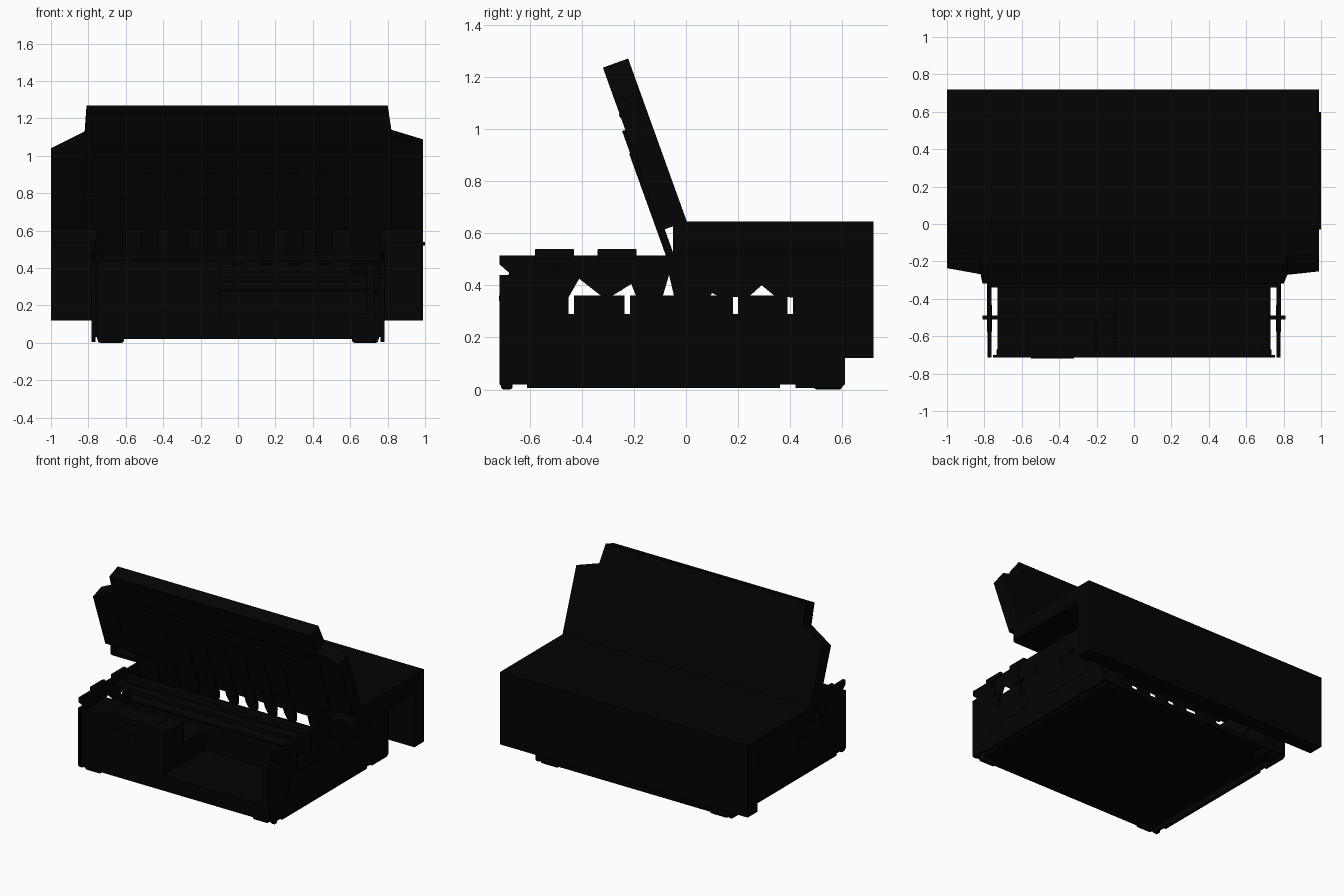
import bpy, bmesh, math
from mathutils import Vector

cube = bpy.data.objects.get("Cube")
if cube:
    bpy.data.objects.remove(cube)

black = bpy.data.materials.new("black plastic")
black.use_nodes = True
colour = (0.001, 0.001, 0.001, 1)
black.diffuse_color = colour
black.node_tree.nodes["Principled BSDF"].inputs["Base Color"].default_value = colour


def finish(name, bm, bevel=0):
    bmesh.ops.recalc_face_normals(bm, faces=bm.faces[:])
    mesh = bpy.data.meshes.new(name)
    bm.to_mesh(mesh)
    bm.free()
    mesh.materials.append(black)
    obj = bpy.data.objects.new(name, mesh)
    bpy.context.collection.objects.link(obj)
    if bevel:
        mod = obj.modifiers.new("rounded edges", "BEVEL")
        mod.width = bevel
        mod.segments = 3
    return obj


def prism(name, points, offset, bevel=0):
    """Flat outline pushed along an offset vector."""
    bm = bmesh.new()
    face = bm.faces.new([bm.verts.new(p) for p in points])
    out = bmesh.ops.extrude_face_region(bm, geom=[face])
    moved = [v for v in out["geom"] if isinstance(v, bmesh.types.BMVert)]
    bmesh.ops.translate(bm, verts=moved, vec=offset)
    return finish(name, bm, bevel)


def box(name, x, y, z, bevel=0):
    pts = [(x[0], y[0], z[0]), (x[1], y[0], z[0]), (x[1], y[1], z[0]), (x[0], y[1], z[0])]
    return prism(name, pts, (0, 0, z[1] - z[0]), bevel)


def side_plate(name, outline, x, thick):
    """Matching plates on both sides from a (y, z) outline."""
    for side, word in ((1, "left"), (-1, "right")):
        prism(f"{word}_{name}", [(side * x, y, z) for y, z in outline], (side * thick, 0, 0))


def side_box(name, x, y, z, bevel=0):
    for side, word in ((1, "left"), (-1, "right")):
        box(f"{word}_{name}", sorted((side * x[0], side * x[1])), y, z, bevel)


# Rear cover: top shell, short skirts and deep rear wall
box("rear_cover_top", (-1, 0.99), (-0.05, 0.72), (0.62, 0.645))
side_box("rear_cover_skirt", (0.97, 0.99), (-0.05, 0.62), (0.52, 0.63))
box("rear_wall", (-1, 0.99), (0.61, 0.72), (0.12, 0.64))
side_box("hinge_shelf", (0.77, 0.98), (-0.05, 0.61), (0.515, 0.535))
side_box("cover_latch", (0.985, 1.0), (-0.03, 0.6), (0.52, 0.54))

# Raised lid, laid out along its tilted plane
tilt = math.radians(19.8)
up = Vector((0, -math.sin(tilt), math.cos(tilt)))
out = Vector((0, -math.cos(tilt), -math.sin(tilt)))
hinge = Vector((0, 0.003, 0.645))


def on_lid(x, s, depth=0):
    return hinge + Vector((x, 0, 0)) + up * s + out * depth


lid = [(-1, 0), (0.99, 0), (0.99, 0.47), (0.82, 0.525), (0.80, 0.664),
       (-0.81, 0.664), (-0.82, 0.515), (-1, 0.42)]
prism("lid", [on_lid(x, s) for x, s in lid], out * 0.103)
pad = [(-0.82, 0), (0.82, 0), (0.82, 0.41), (-0.82, 0.41)]
prism("lid_inner_pad", [on_lid(x, s, 0.1) for x, s in pad], out * 0.016)
band = [(-0.78, 0.46), (0.78, 0.46), (0.78, 0.475), (-0.78, 0.475)]
prism("lid_ridge", [on_lid(x, s, 0.1) for x, s in band], out * 0.006)

# Comb of guide fins along the lower lid
for i in range(7):
    x = -0.47 + i * 0.155
    fin = [(x - 0.03, -0.2), (x + 0.03, -0.2), (x + 0.045, -0.14), (x + 0.045, 0.28),
           (x + 0.02, 0.32), (x - 0.02, 0.32), (x - 0.045, 0.28), (x - 0.045, -0.14)]
    prism(f"guide_fin_{i + 1}", [on_lid(a, s, 0.1) for a, s in fin], out * 0.02)
side_arm = [(0.6, -0.26), (0.76, -0.26), (0.76, 0.05), (0.6, 0.05)]
for side, word in ((1, "left"), (-1, "right")):
    prism(f"{word}_lid_arm", [on_lid(side * x, s, 0.09) for x, s in side_arm], out * 0.02)

# Side plates: lower half with slots, upper half with angled cut-outs
lower = [(-0.715, 0.02), (-0.70, 0.005), (-0.67, 0.005), (-0.67, 0.02), (-0.61, 0.02),
         (-0.61, 0.005), (0.36, 0.005), (0.36, 0.02), (0.42, 0.02), (0.42, 0.005),
         (0.59, 0.005), (0.61, 0.02), (0.61, 0.36)]
for y in (0.40, 0.19, -0.225, -0.44):
    lower += [(y + 0.01, 0.36), (y + 0.01, 0.29), (y - 0.01, 0.29), (y - 0.01, 0.36)]
lower += [(-0.52, 0.36), (-0.52, 0.44), (-0.715, 0.44)]
side_plate("lower_plate", lower, 0.763, 0.02)
upper = [(0.61, 0.35), (0.61, 0.53), (-0.05, 0.53), (-0.05, 0.515), (-0.715, 0.515),
         (-0.715, 0.48), (-0.67, 0.44), (-0.54, 0.44), (-0.54, 0.355)]
for a, peak, b, top in ((-0.45, -0.41, -0.32, 0.425), (-0.29, -0.21, -0.19, 0.405),
                        (-0.09, -0.065, -0.045, 0.44), (0.09, 0.10, 0.13, 0.37),
                        (0.24, 0.29, 0.345, 0.40)):
    upper += [(a, 0.355), (peak, top), (b, 0.355)]
side_plate("upper_plate", upper, 0.761, 0.02)

# Raised trapezoid frames, pads and pins on the sides
for n, y in enumerate((-0.35, 0.255)):
    frame = [(y - 0.21, 0.15), (y + 0.21, 0.15), (y + 0.17, 0.285), (y - 0.17, 0.285)]
    side_plate(f"raised_panel_{n + 1}", frame, 0.78, 0.006)
for n, y in enumerate((-0.505, -0.265)):
    side_box(f"top_pad_{n + 1}", (0.76, 0.786), (y - 0.075, y + 0.075), (0.50, 0.54), 0.006)
    side_box(f"pad_post_{n + 1}", (0.775, 0.786), (y - 0.02, y + 0.02), (0.38, 0.5))
side_box("side_pin", (0.72, 0.81), (-0.51, -0.49), (0.45, 0.47))

# Open lower tray, clear at the back between the corner posts
box("base_floor", (-0.73, 0.73), (-0.71, 0.61), (0.02, 0.05))
side_box("tray_wall", (0.71, 0.73), (-0.70, 0.61), (0.03, 0.28))
side_box("tray_back_corner", (0.6, 0.765), (0.58, 0.61), (0.03, 0.50))
side_box("front_foot", (0.61, 0.735), (-0.71, -0.665), (0, 0.03), 0.012)
side_box("back_foot", (0.61, 0.75), (0.49, 0.60), (0, 0.03), 0.012)

# Front: solid housing beside an open bay
box("front_sill", (-0.755, 0.755), (-0.715, -0.70), (0.02, 0.13))
box("front_housing", (-0.73, -0.1), (-0.712, -0.47), (0.04, 0.44), 0.01)
box("housing_front_edge", (-0.755, -0.1), (-0.715, -0.70), (0.12, 0.44))
box("housing_rear_step", (-0.72, -0.1), (-0.48, -0.2), (0.04, 0.28))
box("housing_cap", (-0.57, -0.2), (-0.68, -0.52), (0.435, 0.447), 0.004)
box("button_bar", (-0.55, -0.32), (-0.718, -0.71), (0.34, 0.36), 0.001)
box("bay_floor", (-0.1, 0.72), (-0.71, -0.22), (0.11, 0.13))
box("bay_back", (-0.1, 0.72), (-0.23, -0.2), (0.04, 0.28))
box("bay_post", (0.69, 0.73), (-0.715, -0.66), (0.02, 0.42), 0.008)

# Inner mechanism: upper deck, cross rail, roller and low deck
box("upper_deck", (-0.765, 0.765), (-0.34, -0.14), (0.44, 0.47))
box("upper_deck_ridge", (-0.72, 0.72), (-0.27, -0.23), (0.465, 0.485))
box("rear_cross_rail", (-0.765, 0.765), (0.0, 0.06), (0.27, 0.35))
box("middle_deck", (-0.72, 0.72), (-0.2, 0.02), (0.2, 0.27))
bm = bmesh.new()
bmesh.ops.create_cone(bm, cap_ends=True, segments=20, radius1=0.03, radius2=0.03, depth=1.5)
roller = finish("feed_roller", bm)
roller.rotation_euler.y = math.pi / 2
roller.location = (0, -0.14, 0.3)
